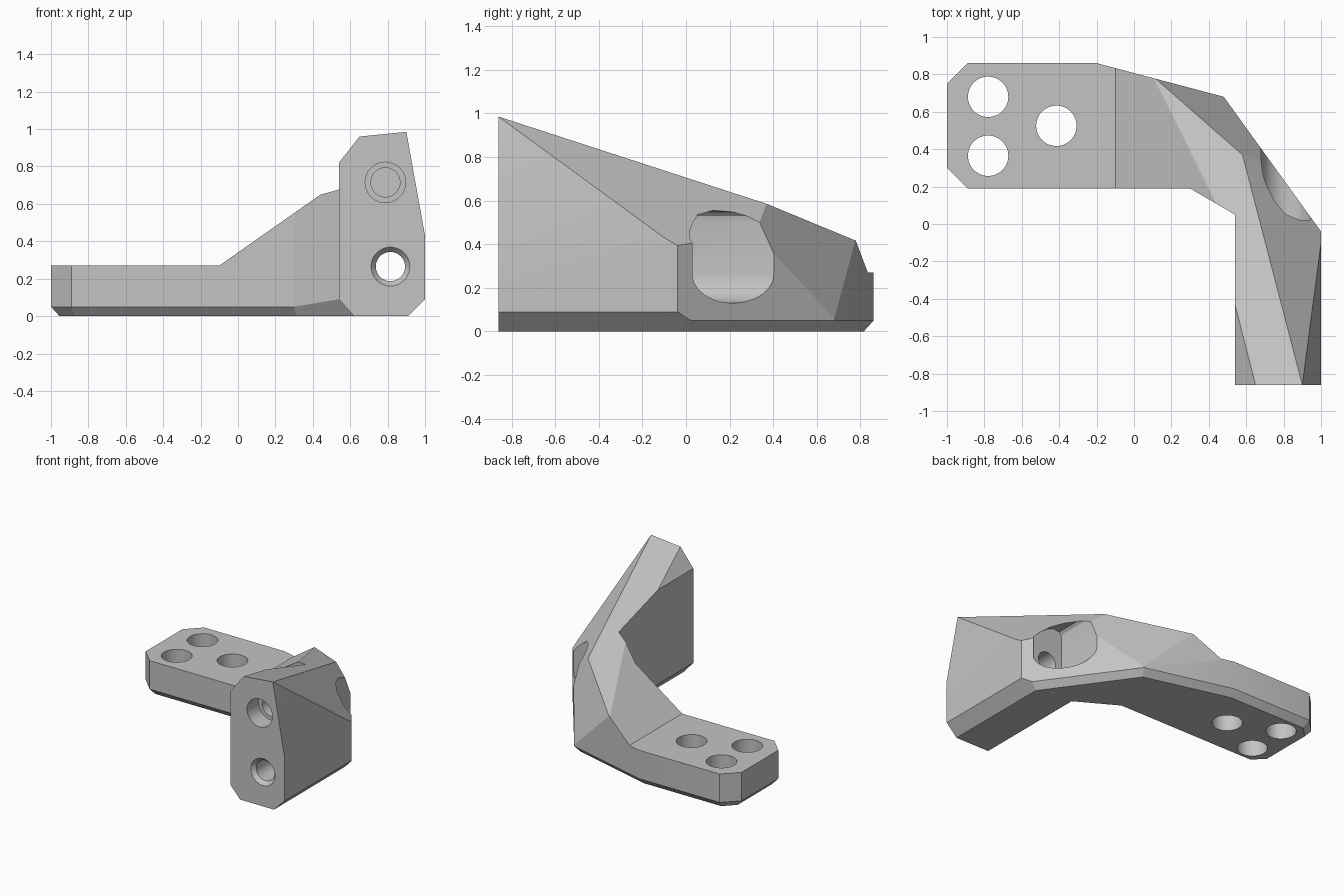
import bpy, bmesh, math
from mathutils import Vector, Matrix

if "Cube" in bpy.data.objects:
    bpy.data.objects.remove(bpy.data.objects["Cube"], do_unlink=True)

grey = bpy.data.materials.new("plain grey")
grey.use_nodes = True
colour = (0.55, 0.55, 0.55, 1)
grey.diffuse_color = colour
grey.node_tree.nodes["Principled BSDF"].inputs["Base Color"].default_value = colour


def make_object(name, bm):
    bmesh.ops.recalc_face_normals(bm, faces=bm.faces)
    mesh = bpy.data.meshes.new(name)
    bm.to_mesh(mesh)
    bm.free()
    mesh.materials.append(grey)
    obj = bpy.data.objects.new(name, mesh)
    bpy.context.collection.objects.link(obj)
    return obj


def loft(rings):
    """Skin closed rings of equal length and cap both ends."""
    bm = bmesh.new()
    rows = [[bm.verts.new(p) for p in ring] for ring in rings]
    n = len(rows[0])
    for low, high in zip(rows, rows[1:]):
        for i in range(n):
            j = (i + 1) % n
            bm.faces.new((low[i], low[j], high[j], high[i]))
    bm.faces.new(rows[0])
    bm.faces.new(rows[-1])
    bmesh.ops.remove_doubles(bm, verts=bm.verts, dist=0.0005)
    return bm


def prism_along_y(name, profile, start, end):
    return make_object(name, loft([[(x, y, z) for x, z in profile] for y in (start, end)]))


def drill(name, start, end, r_start, r_end=None):
    """Round cutter running from start to end."""
    a, b = Vector(start), Vector(end)
    turn = (b - a).to_track_quat("Z", "Y").to_matrix().to_4x4()
    bm = bmesh.new()
    bmesh.ops.create_cone(bm, cap_ends=True, segments=48, radius1=r_start,
                          radius2=r_end or r_start, depth=(b - a).length,
                          matrix=Matrix.Translation((a + b) / 2) @ turn)
    return make_object(name, bm)


def apply_cutter(target, cutter, operation="DIFFERENCE"):
    cutter.hide_render = True
    mod = target.modifiers.new("cut", "BOOLEAN")
    mod.operation = operation
    mod.solver = "EXACT"
    mod.object = cutter
    bpy.ops.object.select_all(action="DESELECT")
    target.select_set(True)
    bpy.context.view_layer.objects.active = target
    bpy.ops.object.modifier_apply(modifier=mod.name)
    bpy.data.objects.remove(cutter, do_unlink=True)


# Plan outline: outer wall x, y, height of the bottom bevel, then underside x, y
outline = [
    (-1, .3, .05, -.955, .318), (-.89, .19, .05, -.872, .235),
    (.3, .19, .05, .312, .235), (.54, .05, .09, .62, .056),
    (.54, -.86, .09, .62, -.86), (1, -.86, .09, .91, -.86),
    (1, -.04, .09, .91, .008), (.955, .022, .05, .91, .008),
    (.48, .68, .05, .455, .64), (-.2, .86, .05, -.206, .815),
    (-.89, .86, .05, -.872, .815), (-1, .75, .05, -.955, .732),
]
bm = loft([[(p[3], p[4], 0) for p in outline],
           [(p[0], p[1], p[2]) for p in outline],
           [(p[0], p[1], 1.1) for p in outline]])

# Sloping top, outer bevel and rear bevel, each cut by a plane through three points
tip, crest, rear = Vector((.9, -.86, .985)), Vector((.58, .37, .585)), Vector((.11, .78, .418))
planes = [(tip, crest, Vector((.65, -.86, .96))),
          (tip, crest, Vector((1, -.1, .43))),
          (crest, rear, Vector((.48, .68, .06)))]
for a, b, c in planes:
    normal = (b - a).cross(c - a).normalized()
    if normal.z < 0:
        normal = -normal
    cut = bmesh.ops.bisect_plane(bm, geom=bm.verts[:] + bm.edges[:] + bm.faces[:],
                                 plane_co=a, plane_no=normal, clear_outer=True)
    bmesh.ops.holes_fill(bm, edges=[e for e in bm.edges if e.is_boundary], sides=0)
bracket = make_object("angle_bracket", bm)

# Front silhouette: flat plate, ramp and bevelled upright
silhouette = [(-1.1, -.1), (-1.1, .27), (-.1, .27), (.535, .716), (.535, .814),
              (.697, 1.02), (.8937, 1.02), (1.05, .1525), (1.05, -.1)]
apply_cutter(bracket, prism_along_y("silhouette", silhouette, -1, 1), "INTERSECT")

# Vertical holes through the plate
for x, y in [(-.78, .68), (-.78, .365), (-.415, .525)]:
    apply_cutter(bracket, drill("plate_hole", (x, y, -.2), (x, y, .6), .108))

# Rear pocket with a round floor and a slanting domed roof
cx, cz, r = .815, .265, .135
pocket = [(cx + r * math.cos(t), cz + r * math.sin(t))
          for t in [-math.pi * i / 24 for i in range(25)]]
pocket += [(.68, .5), (.687, .53), (.705, .548), (.75, .555), (.81, .535),
           (.86, .497), (.906, .458), (.937, .425), (.95, .404)]
apply_cutter(bracket, prism_along_y("pocket", pocket, .018, 1))

# Lower screw hole: through to the pocket, with a countersink
apply_cutter(bracket, drill("screw_hole", (cx, -1, cz), (cx, .2, cz), .078))
apply_cutter(bracket, drill("countersink", (cx, -.87, cz), (cx, -.82, cz), .112, .07))

# Upper screw hole: stepped and blind
ux, uz = .788, .715
apply_cutter(bracket, drill("counterbore", (ux, -1, uz), (ux, -.72, uz), .108))
apply_cutter(bracket, drill("blind_hole", (ux, -1, uz), (ux, -.55, uz), .078))

bracket.select_set(True)
bpy.context.view_layer.objects.active = bracket
bpy.ops.object.shade_smooth_by_angle(angle=math.radians(20))
